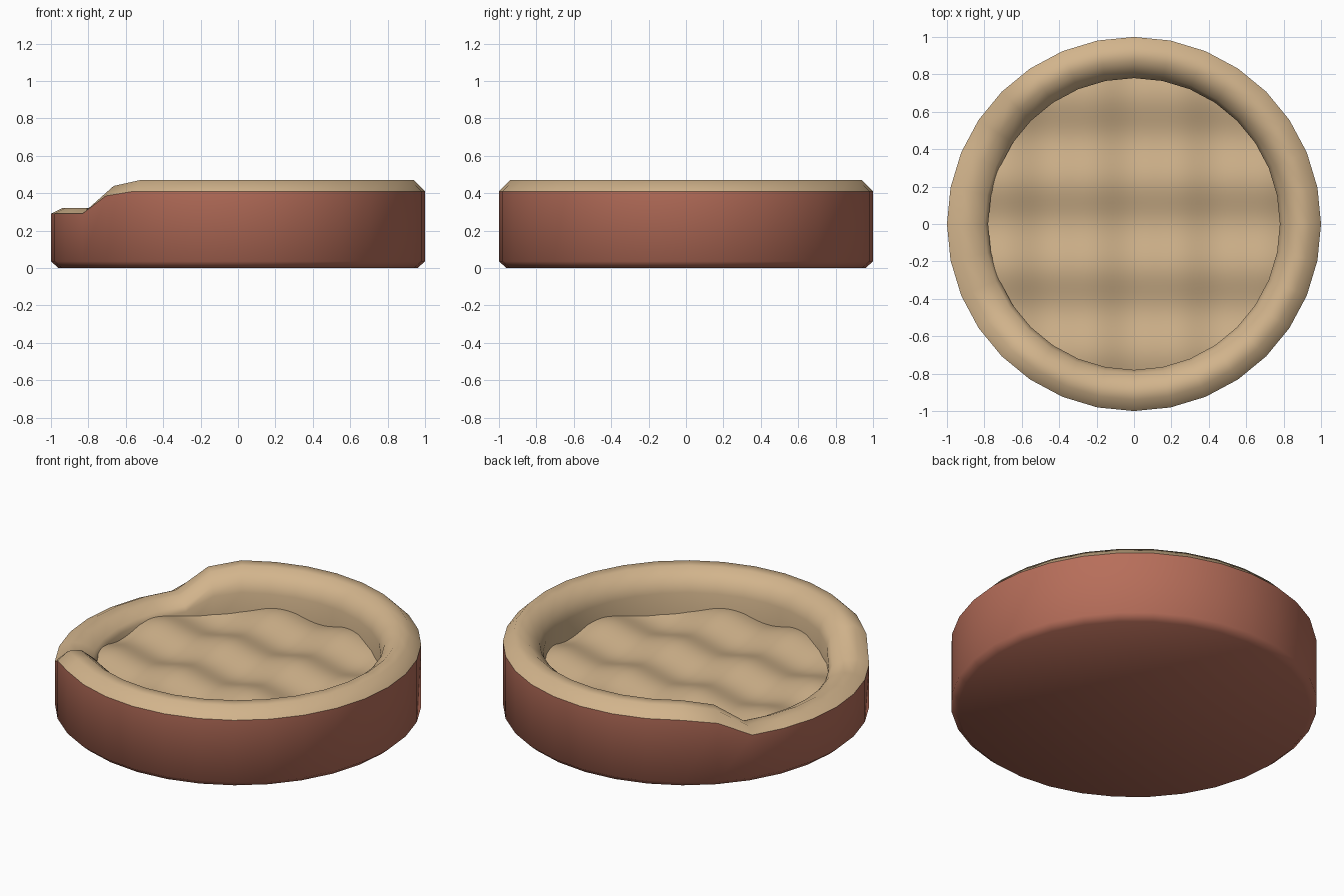
import bpy, bmesh, math

if "Cube" in bpy.data.objects:
    bpy.data.objects.remove(bpy.data.objects["Cube"])

SEG = 32

def mat(name, rgb):
    lin = [((c / 255 + 0.055) / 1.055) ** 2.4 for c in rgb]
    m = bpy.data.materials.new(name)
    m.diffuse_color = (*lin, 1)
    m.use_nodes = True
    m.node_tree.nodes["Principled BSDF"].inputs["Base Color"].default_value = m.diffuse_color
    return m

RED = mat("terracotta_fabric", (183, 110, 90))
TAN = mat("tan_plush", (210, 180, 140))
PAD = mat("tan_cushion", (205, 176, 137))

def finish(name, bm, material, angle):
    bmesh.ops.recalc_face_normals(bm, faces=bm.faces)
    me = bpy.data.meshes.new(name)
    bm.to_mesh(me)
    bm.free()
    ob = bpy.data.objects.new(name, me)
    bpy.context.collection.objects.link(ob)
    me.materials.append(material)
    bpy.ops.object.select_all(action='DESELECT')
    ob.select_set(True)
    bpy.context.view_layer.objects.active = ob
    bpy.ops.object.shade_smooth_by_angle(angle=math.radians(angle))
    return ob

def raised(i):
    """0 in the lowered entrance at -x, 1 on the full-height wall."""
    off = abs(i - SEG // 2)
    return 0.0 if off <= 3 else 0.79 if off == 4 else 1.0

def ring_part(name, profile, material, angle, cap=False):
    """Revolve (radius, full height, entrance height) points."""
    bm = bmesh.new()
    loops = []
    for r, hi, lo in profile:
        loop = []
        for i in range(SEG):
            a = math.tau * i / SEG
            z = lo + (hi - lo) * raised(i)
            loop.append(bm.verts.new((r * math.cos(a), r * math.sin(a), z)))
        loops.append(loop)
    for a, b in zip(loops, loops[1:]):
        for i in range(SEG):
            j = (i + 1) % SEG
            bm.faces.new((a[i], a[j], b[j], b[i]))
    if cap:
        bm.faces.new(loops[0])
        bm.faces.new(loops[-1])
    return finish(name, bm, material, angle)

# Outer shell with chamfered bottom, closed inside under the cushion
ring_part("outer_shell", [(0.96, 0, 0), (1, 0.035, 0.035), (1, 0.41, 0.29),
                          (0.9, 0.40, 0.28), (0.79, 0.15, 0.15)],
          RED, 52, cap=True)

# Padded rim: rounded top and inner wall, dipping at the entrance
ring_part("padded_rim", [(1, 0.41, 0.29), (0.94, 0.47, 0.32), (0.87, 0.47, 0.32),
                         (0.80, 0.41, 0.285), (0.78, 0.35, 0.26), (0.78, 0.15, 0.15)],
          TAN, 80)

# Tufted cushion: disc with a regular pattern of soft bumps
K = math.tau / 0.46
bm = bmesh.new()
bmesh.ops.create_grid(bm, x_segments=56, y_segments=56, size=0.79)
for v in bm.verts:
    x, y = v.co.x / 0.79, v.co.y / 0.79
    # map the square grid onto a disc
    v.co.x = 0.785 * x * math.sqrt(1 - y * y / 2)
    v.co.y = 0.785 * y * math.sqrt(1 - x * x / 2)
    v.co.z = 0.235 - 0.019 * (math.cos(K * v.co.x) + math.cos(K * v.co.y))
finish("cushion", bm, PAD, 60)
